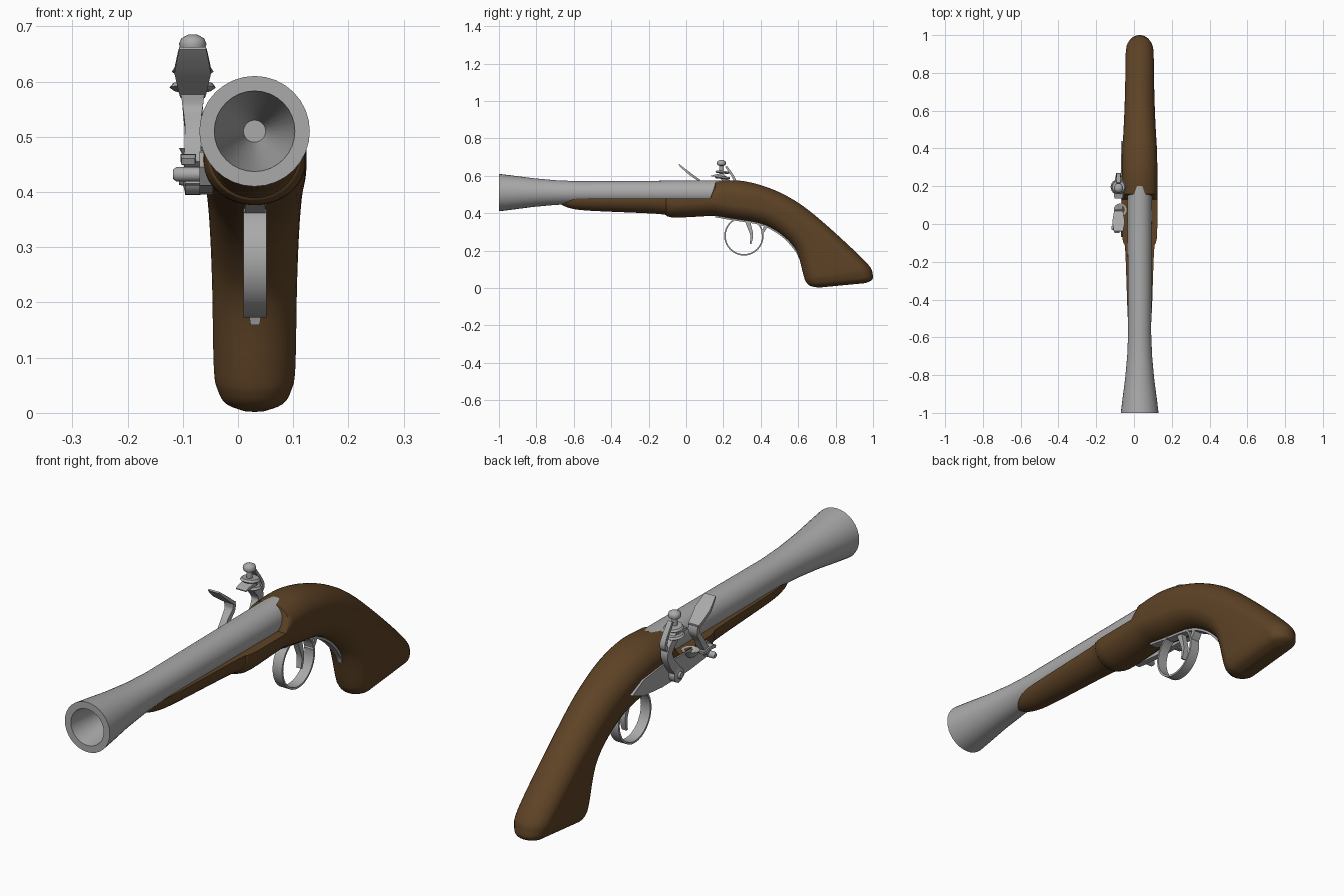
import bpy, bmesh, math
from mathutils import Vector

CX = 0.03      # centre line of barrel and stock
LX = -0.082    # centre line of the lock work on the left side


def material(name, rgb):
    m = bpy.data.materials.new(name)
    m.diffuse_color = (*rgb, 1)
    return m


wood = material("dark wood", (0.112, 0.056, 0.019))
metal = material("grey metal", (0.40, 0.40, 0.40))


def make(name, rings, mat, angle=40, closed=False):
    """Skin a list of equal rings, capping the ends unless the loop is closed."""
    bm = bmesh.new()
    rs = [[bm.verts.new(p) for p in r] for r in rings]
    n = len(rs[0])
    for a, b in list(zip(rs, rs[1:])) + ([(rs[-1], rs[0])] if closed else []):
        for i in range(n):
            j = (i + 1) % n
            bm.faces.new((a[i], a[j], b[j], b[i]))
    if not closed:
        bm.faces.new(rs[0])
        bm.faces.new(rs[-1])
    bmesh.ops.remove_doubles(bm, verts=bm.verts, dist=1e-5)
    bmesh.ops.recalc_face_normals(bm, faces=bm.faces)
    me = bpy.data.meshes.new(name)
    bm.to_mesh(me)
    bm.free()
    ob = bpy.data.objects.new(name, me)
    bpy.context.collection.objects.link(ob)
    me.materials.append(mat)
    bpy.ops.object.select_all(action='DESELECT')
    ob.select_set(True)
    bpy.context.view_layer.objects.active = ob
    bpy.ops.object.shade_smooth_by_angle(angle=math.radians(angle))
    return ob


def smooth(pts, k=4):
    """Catmull-Rom interpolation of tuples."""
    P = [pts[0]] + list(pts) + [pts[-1]]
    out = []
    for a, b, c, d in zip(P, P[1:], P[2:], P[3:]):
        for s in range(k):
            t = s / k
            out.append(tuple(0.5 * (2 * q + (r - p) * t + (2 * p - 5 * q + 4 * r - e) * t * t
                                    + (3 * q - p - 3 * r + e) * t ** 3)
                             for p, q, r, e in zip(a, b, c, d)))
    return out + [tuple(pts[-1])]


def lathe(name, profile, origin, axis, n=16):
    """Turn (distance, radius) points around an axis."""
    q = Vector(axis).to_track_quat('Z', 'Y')
    turn = [2 * math.pi * i / n for i in range(n)]
    make(name, [[Vector(origin) + q @ Vector((r * math.cos(a), r * math.sin(a), h)) for a in turn]
                for h, r in profile], metal)


def ribbon(name, pts, x, thick, width, closed=False):
    """Flat bar along a side-view path; thick and width run start, middle, end."""
    def blend(v, f):
        return v[0] + (v[1] - v[0]) * f * 2 if f < 0.5 else v[1] + (v[2] - v[1]) * (f * 2 - 1)
    p = pts if closed else smooth(pts)
    n = len(p)
    rings = []
    for i, (y, z) in enumerate(p):
        a = p[i - 1] if (i or closed) else p[0]
        b = p[(i + 1) % n] if (closed or i < n - 1) else p[i]
        d = Vector((b[0] - a[0], b[1] - a[1])).normalized()
        t, w = blend(thick, i / (n - 1)) / 2, blend(width, i / (n - 1))
        rings.append([(x + s * w, y - d.y * t * u, z + d.x * t * u)
                      for s, u in ((-1, 1), (1, 1), (1, -1), (-1, -1))])
    make(name, rings, metal, 40, closed)


# Flared barrel with open bore
lathe("barrel", [(0.36, 0.004), (0.36, 0.02), (0, 0.073), (0, 0.1), (0.07, 0.0915), (0.18, 0.077),
                 (0.3, 0.066), (0.42, 0.061), (1.2, 0.065)], (CX, -1, 0.51), (0, 1, 0), 32)


# Stock: rounded cross-sections between a top and a bottom line
def section(ty, tz, by, bz, w, clip=1.0, n=36):
    c = Vector((ty + by, tz + bz)) / 2
    d = Vector((ty - by, tz - bz)) / 2
    L = d.length
    d.normalize()
    r = min(0.08, w, L)
    ring = []
    for i in range(n):
        a = 2 * math.pi * (i + 0.5) / n
        v = r * math.sin(a) + math.copysign(L - r, math.sin(a))
        ring.append((CX + w * math.cos(a), min(1, c.x + d.x * v), max(0, min(clip, c.y + d.y * v))))
    return ring


# fore-end (y, bottom, half width), cut flat beside the barrel
fore = [(-0.672, 0.45, 0.01), (-0.65, 0.437, 0.032), (-0.6, 0.422, 0.05), (-0.5, 0.412, 0.063),
        (-0.15, 0.396, 0.076), (-0.1, 0.383, 0.086), (-0.05, 0.376, 0.093), (0.13, 0.385, 0.094)]
# grip (top y, top z, bottom y, bottom z, half width)
grip = [(0.158, 0.572, 0.158, 0.385, 0.094), (0.28, 0.575, 0.26, 0.367, 0.094),
        (0.4, 0.55, 0.37, 0.35, 0.092), (0.52, 0.502, 0.45, 0.322, 0.086),
        (0.64, 0.428, 0.53, 0.268, 0.081), (0.795, 0.297, 0.592, 0.195, 0.077),
        (0.97, 0.13, 0.628, 0.068, 0.074), (0.998, 0.075, 0.64, 0.035, 0.067),
        (0.995, 0.044, 0.662, 0.012, 0.052), (0.96, 0.026, 0.71, 0.002, 0.02)]
rings = [section(y, 0.56, y, b, w, 0.479 - 1.5 * max(0, -0.55 - y) ** 2)
         for y, b, w in smooth(fore)]
rings += [section(*s) for s in smooth(grip)]
make("stock", rings, wood, 50)

# Lock plate with pointed tail
outline = [(0.44, 0.432), (0.37, 0.468), (0.25, 0.482), (-0.04, 0.472), (-0.07, 0.445),
           (-0.05, 0.412), (0.08, 0.398), (0.25, 0.395), (0.37, 0.405)]
make("lock_plate", [[(x, y, z) for y, z in outline] for x in (-0.045, -0.07)], metal)

# Cock: curved body, jaws, flint and screws
ribbon("cock_body", [(0.165, 0.405), (0.185, 0.44), (0.225, 0.49), (0.24, 0.54), (0.19, 0.6)],
       LX, (0.045, 0.035, 0.03), (0.014, 0.013, 0.02))
ribbon("cock_spur", [(0.235, 0.54), (0.262, 0.575), (0.215, 0.65)],
       LX, (0.02, 0.014, 0.01), (0.012, 0.012, 0.01))
for name, z, r in (("lower_jaw", 0.583, 0.042), ("upper_jaw", 0.612, 0.038)):
    lathe(name, [(0, r * 0.8), (0.006, r), (0.014, r * 0.85)], (LX, 0.195, z), (0, 0.1, 1))
ribbon("flint", [(0.135, 0.598), (0.2, 0.606)], LX, (0.004, 0.014, 0.018), (0.022, 0.024, 0.024))
lathe("jaw_screw", [(0, 0.011), (0.045, 0.011), (0.05, 0.022), (0.06, 0.025), (0.07, 0.021),
                    (0.077, 0.008)], (LX, 0.19, 0.608), (0, 0, 1))
lathe("cock_screw", [(0, 0.03), (0.028, 0.03), (0.032, 0.014), (0.04, 0.012)],
      (-0.067, 0.18, 0.425), (-1, 0, 0))

# Frizzen: leaf, arm, pivot screw, spring, and the powder pan
ribbon("frizzen_leaf", [(-0.038, 0.66), (-0.01, 0.635), (0.03, 0.603), (0.07, 0.575)],
       LX, (0.006, 0.013, 0.012), (0.024, 0.033, 0.022))
ribbon("frizzen_arm", [(0.064, 0.582), (0.066, 0.55), (0.04, 0.515), (0.015, 0.475), (-0.01, 0.445)],
       LX, (0.014, 0.022, 0.03), (0.022, 0.014, 0.016))
lathe("frizzen_screw", [(0, 0.013), (0.05, 0.013), (0.056, 0.008)], (-0.062, -0.02, 0.432), (-1, 0, 0))
ribbon("frizzen_spring", [(-0.045, 0.455), (-0.02, 0.462), (0.03, 0.455)],
       -0.09, (0.012, 0.014, 0.012), (0.012, 0.014, 0.012))
lathe("pan", [(0, 0.012), (0.012, 0.026), (0.028, 0.034), (0.028, 0.026), (0.014, 0.005)],
      (-0.073, 0.075, 0.452), (0, 0, 1))

# Trigger guard ring, strap under the grip, and trigger
loop = [(0.31 + 0.101 * math.cos(i * math.pi / 16), 0.278 + 0.101 * math.sin(i * math.pi / 16))
        for i in range(32)]
ribbon("trigger_guard", loop, 0.031, [0.008] * 3, [0.021] * 3, True)
ribbon("guard_strap", [(s[2], s[3] - 0.002) for s in grip[:6]] + [(0.606, 0.16)],
       0.031, (0.01, 0.01, 0.008), (0.018, 0.021, 0.008))
ribbon("guard_finial", [(0.43, 0.34), (0.42, 0.315), (0.405, 0.29)],
       0.031, (0.02, 0.016, 0.008), (0.018, 0.018, 0.02))
ribbon("trigger", [(0.325, 0.37), (0.34, 0.325), (0.352, 0.28), (0.345, 0.235)],
       0.031, (0.03, 0.018, 0.008), (0.012, 0.012, 0.011))
